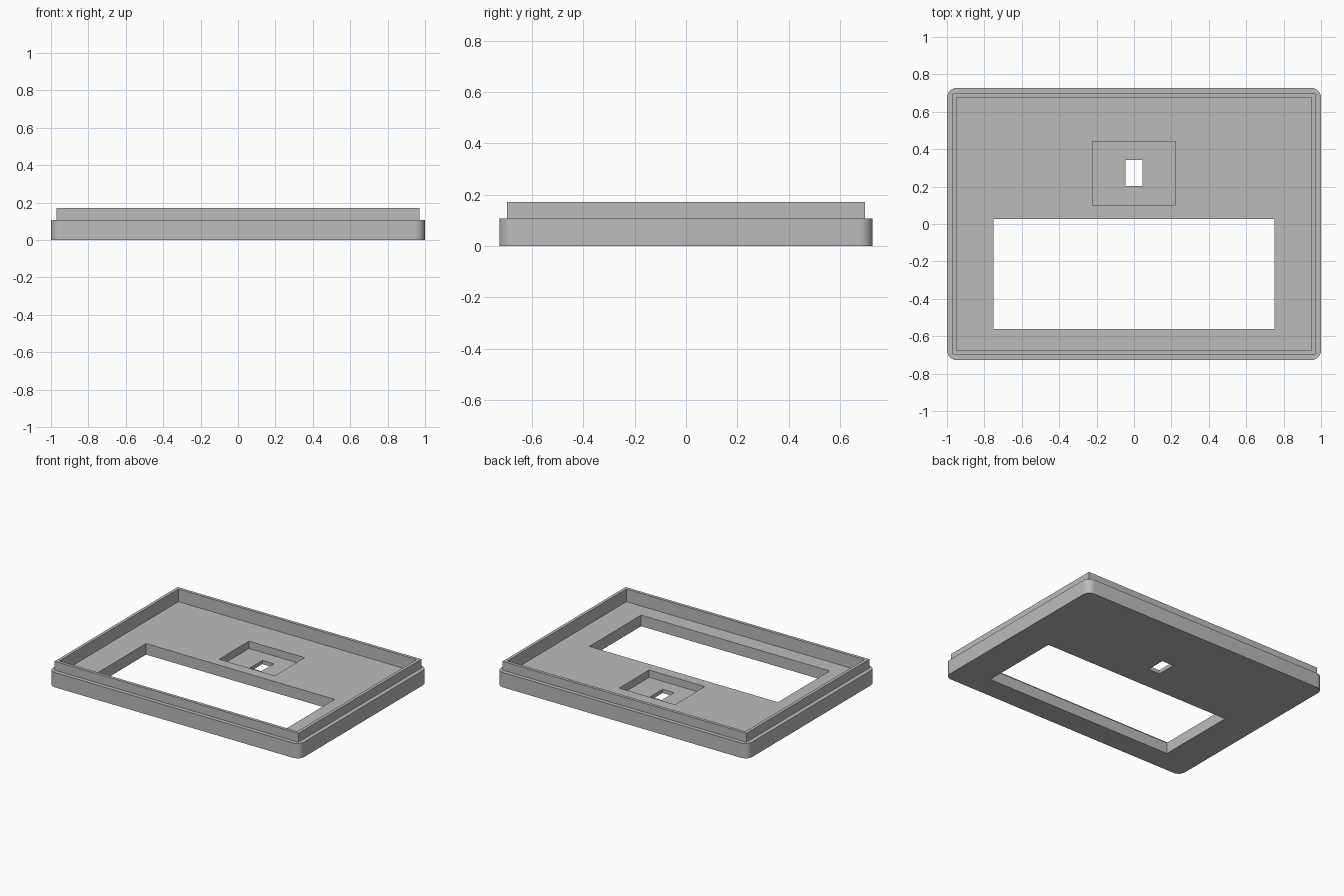
import bpy
import bmesh
import math

cube = bpy.data.objects.get("Cube")
if cube:
    bpy.data.objects.remove(cube, do_unlink=True)

grey = bpy.data.materials.new("plain_grey")
grey.use_nodes = True
colour = (0.5, 0.5, 0.5, 1.0)
grey.diffuse_color = colour
grey.node_tree.nodes["Principled BSDF"].inputs["Base Color"].default_value = colour


def box(name, x, y, z, corner=0.0):
    """Box from (min, max) ranges, with optional rounded upright corners."""
    bm = bmesh.new()
    bmesh.ops.create_cube(bm, size=1)
    for v in bm.verts:
        v.co = [r[0] if c < 0 else r[1] for c, r in zip(v.co, (x, y, z))]
    if corner:
        upright = [e for e in bm.edges
                   if abs(e.verts[0].co.z - e.verts[1].co.z) > 0.01]
        bmesh.ops.bevel(bm, geom=upright, offset=corner, segments=8,
                        profile=0.5, affect='EDGES')
    mesh = bpy.data.meshes.new(name)
    bm.to_mesh(mesh)
    bm.free()
    mesh.materials.append(grey)
    obj = bpy.data.objects.new(name, mesh)
    bpy.context.collection.objects.link(obj)
    return obj


def combine(target, other, operation):
    """Apply a boolean to the target and discard the helper."""
    other.hide_render = True
    mod = target.modifiers.new(other.name, 'BOOLEAN')
    mod.object = other
    mod.operation = operation
    mod.solver = 'EXACT'
    bpy.context.view_layer.objects.active = target
    bpy.ops.object.modifier_apply(modifier=mod.name)
    bpy.data.objects.remove(other, do_unlink=True)


def span(half):
    return (-half, half)


FLOOR, LEDGE, TOP = 0.08, 0.107, 0.171

# Rounded outer body with a stepped-in lip
panel = box("cover_panel", span(1.0), span(0.728), (0, LEDGE), corner=0.053)
combine(panel, box("lip", span(0.97), span(0.699), (0.05, TOP)), 'UNION')

# Hollow interior, large window, switch recess and its slot
cutters = [
    ("interior", span(0.948), span(0.677), (FLOOR, 0.3)),
    ("window", span(0.751), (-0.562, 0.027), (-0.1, 0.3)),
    ("recess", span(0.222), (0.102, 0.442), (0.027, 0.3)),
    ("slot", span(0.045), (0.202, 0.342), (-0.1, 0.3)),
]
for cutter in cutters:
    combine(panel, box(*cutter), 'DIFFERENCE')

# Smooth only the rounded corners
bpy.ops.object.select_all(action='DESELECT')
panel.select_set(True)
bpy.context.view_layer.objects.active = panel
bpy.ops.object.shade_smooth_by_angle(angle=math.radians(30))
